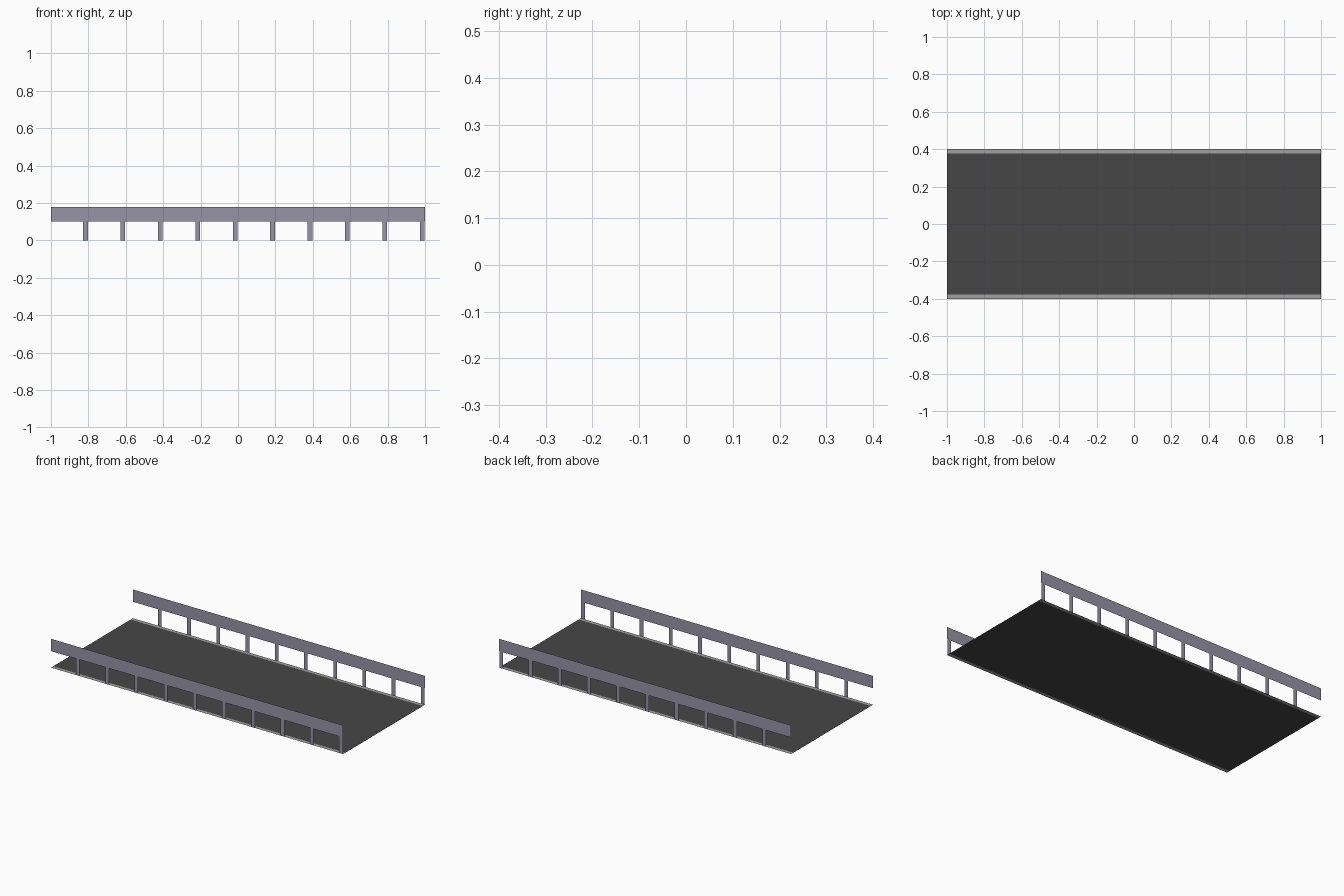
import bpy

if "Cube" in bpy.data.objects:
    bpy.data.objects.remove(bpy.data.objects["Cube"])


def material(name, rgb):
    m = bpy.data.materials.new(name)
    m.diffuse_color = (*[(c / 255) ** 2.2 for c in rgb], 1)
    m.use_nodes = True
    m.node_tree.nodes["Principled BSDF"].inputs["Base Color"].default_value = m.diffuse_color
    return m


asphalt = material("dark asphalt", (72, 72, 72))
kerb = material("light grey edge", (160, 160, 160))
steel = material("violet grey steel", (150, 146, 165))


def sheet(name, verts, mat):
    me = bpy.data.meshes.new(name)
    me.from_pydata(verts, [], [(0, 1, 2, 3)])
    me.materials.append(mat)
    ob = bpy.data.objects.new(name, me)
    bpy.context.collection.objects.link(ob)


def flat(name, y0, y1, mat):
    sheet(name, [(-1, y0, 0), (1, y0, 0), (1, y1, 0), (-1, y1, 0)], mat)


def upright(name, x0, x1, z0, z1, y, mat):
    v = [(x0, y, z0), (x1, y, z0), (x1, y, z1), (x0, y, z1)]
    sheet(name, v if y < 0 else v[::-1], mat)


# Road surface with a pale strip along each side
flat("road", -0.378, 0.378, asphalt)
flat("front_edge_strip", -0.4, -0.378, kerb)
flat("back_edge_strip", 0.378, 0.4, kerb)

# Guard rails: thin sheets with a post at the right end of every bay
for side, y in (("front", -0.4), ("back", 0.4)):
    upright(side + "_rail", -1, 1, 0.102, 0.178, y, steel)
    for i in range(10):
        x = -0.8 + 0.2 * i
        upright(f"{side}_post_{i + 1}", x - 0.028, x - 0.003, 0, 0.102, y, steel)
